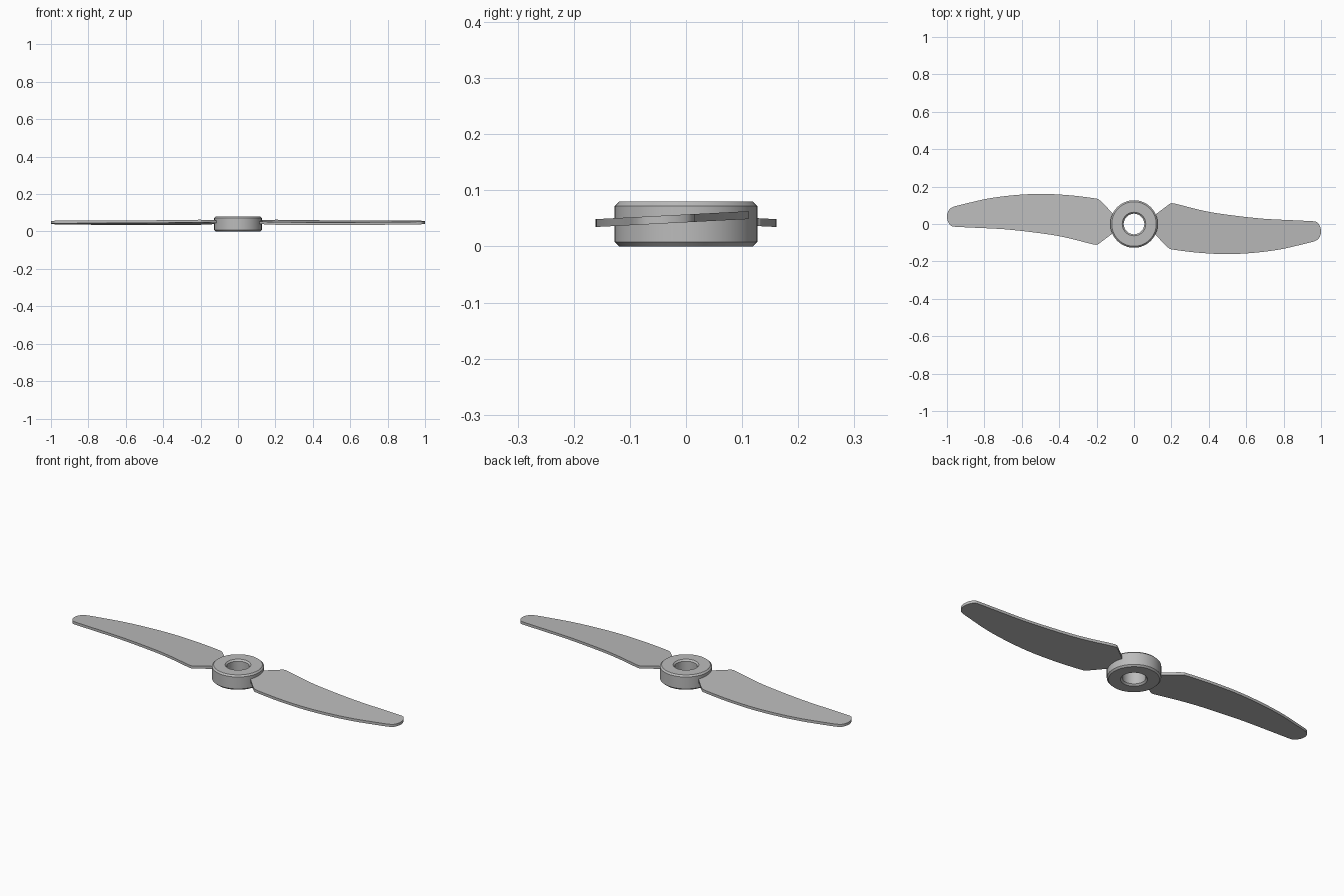
import bpy, bmesh, math
from mathutils import Vector, Matrix

cube = bpy.data.objects.get("Cube")
if cube:
    bpy.data.objects.remove(cube, do_unlink=True)

grey = bpy.data.materials.new("grey plastic")
grey.use_nodes = True
GREY = (0.5, 0.5, 0.5, 1)
grey.diffuse_color = GREY
grey.node_tree.nodes["Principled BSDF"].inputs["Base Color"].default_value = GREY


def add_object(name, bm):
    bmesh.ops.recalc_face_normals(bm, faces=bm.faces)
    mesh = bpy.data.meshes.new(name)
    bm.to_mesh(mesh)
    bm.free()
    obj = bpy.data.objects.new(name, mesh)
    bpy.context.collection.objects.link(obj)
    mesh.materials.append(grey)
    bpy.ops.object.select_all(action='DESELECT')
    obj.select_set(True)
    bpy.context.view_layer.objects.active = obj
    bpy.ops.object.shade_smooth_by_angle(angle=math.radians(30))
    return obj


def smooth_path(points, steps=8):
    """Catmull-Rom curve through the points."""
    p = [Vector(q) for q in points]
    p = [2 * p[0] - p[1]] + p + [2 * p[-1] - p[-2]]
    out = []
    for a, b, c, d in zip(p, p[1:], p[2:], p[3:]):
        for i in range(steps):
            t = i / steps
            out.append(0.5 * (2 * b + (c - a) * t + (2 * a - 5 * b + 4 * c - d) * t ** 2
                              + (3 * b - a - 3 * c + d) * t ** 3))
    return out + [p[-2]]


# Hub: chamfered ring with a through hole
R, BORE, H, C = 0.127, 0.055, 0.08, 0.008
profile = [(BORE, C), (BORE + C, 0), (R - C, 0), (R, C),
           (R, H - C), (R - C, H), (BORE + C, H), (BORE, H - C)]
bm = bmesh.new()
ring = [bm.verts.new((r, 0, z)) for r, z in profile]
edges = [bm.edges.new((a, b)) for a, b in zip(ring, ring[1:] + ring[:1])]
bmesh.ops.spin(bm, geom=ring + edges, cent=(0, 0, 0), axis=(0, 0, 1),
               angle=math.tau, steps=64, use_merge=False)
bmesh.ops.remove_doubles(bm, verts=bm.verts, dist=1e-4)
add_object("hub", bm)

# Blade outline: trailing edge, rounded tip, leading edge
trailing = [(0.19, 0.107), (0.205, 0.111), (0.24, 0.104), (0.34, 0.078), (0.46, 0.055),
            (0.67, 0.03), (0.85, 0.02), (0.94, 0.016)]
tip = [(0.94, 0.016), (0.975, 0.011), (0.994, -0.012), (1.0, -0.045),
       (0.988, -0.077), (0.965, -0.092), (0.93, -0.102)]
leading = [(0.93, -0.102), (0.78, -0.136), (0.64, -0.154), (0.5, -0.161), (0.35, -0.154),
           (0.21, -0.137), (0.185, -0.128), (0.165, -0.11)]
root = [Vector((0.1, -0.042)), Vector((0.1, 0.04))]
outline = smooth_path(trailing)[:-1] + smooth_path(tip)[:-1] + smooth_path(leading) + root
THICK = 0.014


def pitch_height(y):
    return 0.05 + 0.052 * y


# Two pitched blades, half a turn apart
for name, angle in (("left_blade", 0), ("right_blade", math.pi)):
    bm = bmesh.new()
    face = bm.faces.new([bm.verts.new((p.x, p.y, pitch_height(p.y) - THICK / 2))
                         for p in outline])
    top = bmesh.ops.extrude_face_region(bm, geom=[face], use_keep_orig=True)
    bmesh.ops.translate(bm, vec=(0, 0, THICK),
                        verts=[g for g in top["geom"] if isinstance(g, bmesh.types.BMVert)])
    bmesh.ops.rotate(bm, matrix=Matrix.Rotation(angle, 3, 'Z'), verts=bm.verts)
    add_object(name, bm)
